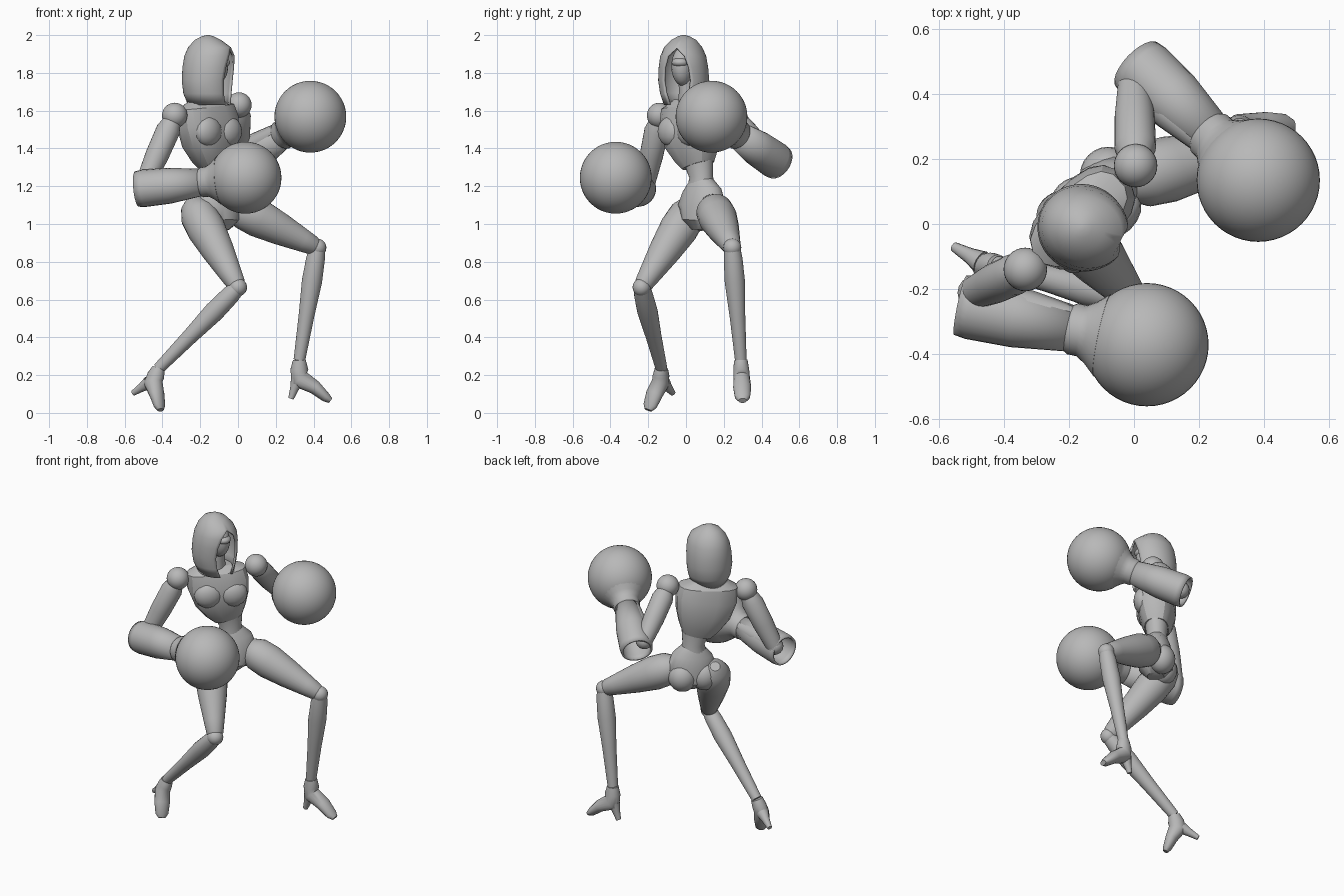
import bpy, bmesh, math
from mathutils import Vector as V, Matrix

if "Cube" in bpy.data.objects:
    bpy.data.objects.remove(bpy.data.objects["Cube"])

GREY = bpy.data.materials.new("plain_grey")
GREY.use_nodes = True
shade = (0.48, 0.48, 0.48, 1)
GREY.diffuse_color = shade
GREY.node_tree.nodes["Principled BSDF"].inputs["Base Color"].default_value = shade
UP = V((0, 0, 1))


def finish(name, bm, angle=40):
    bmesh.ops.recalc_face_normals(bm, faces=bm.faces)
    mesh = bpy.data.meshes.new(name)
    bm.to_mesh(mesh)
    bm.free()
    obj = bpy.data.objects.new(name, mesh)
    bpy.context.collection.objects.link(obj)
    mesh.materials.append(GREY)
    bpy.ops.object.select_all(action="DESELECT")
    obj.select_set(True)
    bpy.context.view_layer.objects.active = obj
    bpy.ops.object.shade_smooth_by_angle(angle=math.radians(angle))
    return obj


def bridge(bm, rings, closed=True):
    for a, b in zip(rings, rings[1:]):
        for k in range(len(a) if closed else len(a) - 1):
            n = (k + 1) % len(a)
            bm.faces.new((a[k], a[n], b[n], b[k]))


def thicken(obj):
    wall = obj.modifiers.new("thickness", "SOLIDIFY")
    wall.thickness = .012
    wall.offset = -1


def loft(name, sections, side, sides=24, power=1.0, caps=True, angle=40):
    """Skin elliptical rings; each section is (centre, half width, half depth)."""
    bm = bmesh.new()
    pts = [V(s[0]) for s in sections]
    rings = []
    for i, (_, wide, deep) in enumerate(sections):
        tangent = (pts[min(i + 1, len(pts) - 1)] - pts[max(i - 1, 0)]).normalized()
        u = V(side)
        u = (u - tangent * u.dot(tangent)).normalized()
        w = tangent.cross(u)
        ring = []
        for k in range(sides):
            t = math.tau * (k + 0.5) / sides
            c, s = math.cos(t), math.sin(t)
            c = math.copysign(abs(c) ** power, c)
            s = math.copysign(abs(s) ** power, s)
            ring.append(bm.verts.new(pts[i] + u * c * wide + w * s * deep))
        rings.append(ring)
    bridge(bm, rings)
    if caps:
        bm.faces.new(rings[0])
        bm.faces.new(rings[-1])
    return finish(name, bm, angle)


def limb(name, a, b, profile, caps=True):
    """Round tapered limb; profile lists (fraction along, radius)."""
    a, b = V(a), V(b)
    side = (b - a).cross(V((0.3, 1, 0.2)))
    return loft(name, [(a.lerp(b, t), r, r) for t, r in profile], side, caps=caps)


def ball(name, centre, size, turn=0.0, segments=32):
    bm = bmesh.new()
    m = Matrix.Translation(V(centre)) @ Matrix.Rotation(turn, 4, "Z") @ Matrix.Diagonal((*size, 1))
    bmesh.ops.create_uvsphere(bm, u_segments=segments, v_segments=segments // 2, radius=1, matrix=m)
    return finish(name, bm, 60)


# Torso: chest and pelvis are turned towards the front right
chest_left, chest_front = V((0.72, 0.69, 0)), V((0.69, -0.72, 0))
hip_left, hip_front = V((0.7, 0.71, 0)), V((0.71, -0.7, 0))

loft("chest", [((-.12, .065, 1.31), .09, .07), ((-.13, .055, 1.36), .125, .09),
               ((-.145, .035, 1.44), .165, .11), ((-.16, .02, 1.54), .185, .11),
               ((-.17, .015, 1.62), .175, .09), ((-.17, .015, 1.66), .09, .05)],
     chest_left, sides=16, power=0.75, angle=25)
loft("waist", [((-.11, .08, 1.16), .085, .075), ((-.11, .08, 1.25), .066, .06),
               ((-.12, .065, 1.34), .09, .07)], chest_left)
loft("pelvis", [((-.11, .08, 1.23), .07, .06), ((-.105, .085, 1.18), .12, .08),
                ((-.10, .085, 1.10), .15, .10), ((-.10, .08, 1.02), .11, .10),
                ((-.10, .08, .97), .05, .05)], hip_left)
for word, sign in (("left", 1), ("right", -1)):
    bust = V((-.155, .025, 1.49)) + chest_front * .075 + chest_left * .075 * sign
    ball(word + "_bust", bust, (.085, .055, .08), math.radians(44), 16)
    seat = V((-.105, .085, 1.05)) - hip_front * .035 + hip_left * .065 * sign
    ball(word + "_buttock", seat, (.085, .08, .09), math.radians(45), 24)

# Neck and face inside the hood
limb("neck", (-.16, .01, 1.62), (-.14, 0, 1.80), [(0, .055), (.5, .042), (1, .045)])
ball("face", (-.13, -.015, 1.835), (.08, .06, .105), math.radians(-20), 24)
ball("visor", (-.10, -.025, 1.855), (.06, .05, .03), math.radians(-20), 24)


# Hood: a shell around the head, open in front and closing to a peak
def hood():
    turn = math.radians(-18)
    forward = V((math.cos(turn), math.sin(turn), 0))
    across = UP.cross(forward)
    levels = [(1.63, .115, .10, .01, .45), (1.69, .13, .125, 0, .55), (1.76, .138, .135, 0, .6),
              (1.83, .14, .13, .005, .55), (1.89, .135, .12, .01, .4), (1.935, .115, .10, .01, 0),
              (1.975, .07, .065, 0, 0), (1.994, .03, .03, 0, 0), (2.0, .008, .008, 0, 0)]
    bm, rings = bmesh.new(), []
    for z, along, wide, shift, gap in levels:
        ring = []
        for k in range(41):
            t = gap + (math.tau - 2 * gap) * k / 40
            p = V((-.16, -.012, z)) + forward * (shift + along * math.cos(t)) + across * wide * math.sin(t)
            ring.append(bm.verts.new(p))
        rings.append(ring)
    bridge(bm, rings, closed=False)
    bm.faces.new(rings[-1][:-1])
    bmesh.ops.remove_doubles(bm, verts=bm.verts, dist=.0005)
    thicken(finish("hood", bm, 45))


hood()


# Arms: ball shoulder, upper arm, open gauntlet and round glove
def arm(word, shoulder, elbow, cuff, glove):
    ball(word + "_shoulder", shoulder, (.067,) * 3)
    limb(word + "_upper_arm", shoulder, elbow, [(.1, .05), (.22, .064), (.6, .062), (1, .05)])
    ball(word + "_elbow", elbow, (.052,) * 3, segments=16)
    limb(word + "_forearm", elbow, glove, [(0, .045), (.3, .055), (.7, .045)])
    thicken(limb(word + "_gauntlet", cuff, glove,
                 [(0, .094), (.06, .099), (.3, .095), (.62, .07)], caps=False))
    limb(word + "_glove_cuff", cuff, glove, [(.58, .072), (.6, .08), (.65, .08), (.7, .098), (.76, .13)])
    ball(word + "_glove", glove, (.19,) * 3, segments=48)


arm("right", (-.335, -.14, 1.575), (-.492, -.212, 1.22), (-.535, -.25, 1.185), (.04, -.372, 1.245))
arm("left", (.005, .18, 1.63), (0, .43, 1.37), (.01, .49, 1.325), (.383, .135, 1.568))


# Legs: thigh, knee, shin and high heeled shoe
def leg(word, hip, knee, ankle, arch, toe, heel):
    limb(word + "_thigh", hip, knee,
         [(-.2, .03), (-.13, .07), (0, .098), (.2, .102), (.5, .085), (.8, .062), (.95, .05), (1, .035)])
    ball(word + "_knee", knee, (.048,) * 3, segments=20)
    limb(word + "_shin", knee, ankle, [(0, .042), (.1, .05), (.3, .054), (.6, .042), (1, .031)])
    ankle, arch, toe, heel = V(ankle), V(arch), V(toe), V(heel)
    side = (toe - ankle).cross(heel - ankle)
    mid = arch.lerp(toe, .5)
    lift = UP * .012
    loft(word + "_shoe", [(ankle, .036, .034), (ankle.lerp(arch, .5), .042, .048), (arch, .044, .053),
                          (mid + lift, .048, .037), (arch.lerp(toe, .85), .04, .026),
                          (toe, .022, .015)], side, sides=20)
    back = arch.lerp(ankle, .25).lerp(heel, .25)
    loft(word + "_heel", [(back, .037, .036), (back.lerp(heel, .45), .024, .024), (heel, .015, .015)],
         side, sides=12)


leg("right", (-.21, .01, 1.05), (0, -.235, .665), (-.42, -.13, .235),
    (-.45, -.135, .16), (-.41, -.20, .015), (-.555, -.07, .105))
leg("left", (.03, .15, 1.07), (.42, .245, .875), (.325, .29, .28),
    (.325, .295, .18), (.49, .30, .065), (.28, .295, .075))
